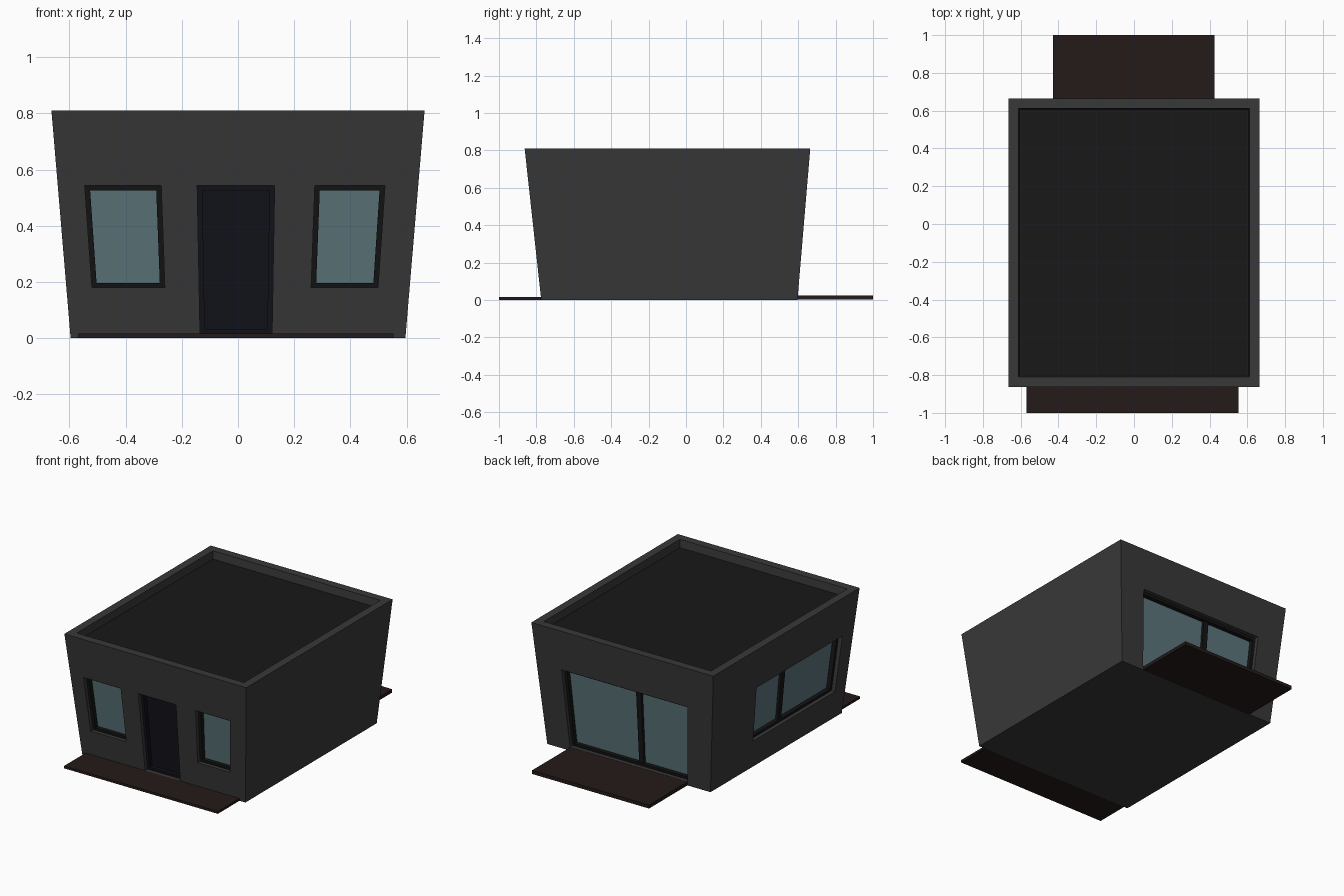
import bpy

if "Cube" in bpy.data.objects:
    bpy.data.objects.remove(bpy.data.objects["Cube"])

K = 0.1415            # outward flare of the walls per unit of height
X, Y0, Y1 = 0.596, -0.774, 0.596   # footprint at ground level


def mat(name, r, g, b):
    m = bpy.data.materials.new(name)
    m.diffuse_color = (r, g, b, 1)
    m.use_nodes = True
    m.node_tree.nodes["Principled BSDF"].inputs["Base Color"].default_value = m.diffuse_color
    return m


WALL = mat("wall_grey", 0.040, 0.040, 0.040)
ROOF = mat("roof_black", 0.009, 0.009, 0.009)
FRAME = mat("frame_black", 0.007, 0.007, 0.007)
GLASS = mat("glass_blue", 0.105, 0.180, 0.195)
DOOR = mat("door_navy", 0.006, 0.006, 0.011)
DECK = mat("deck_brown", 0.017, 0.011, 0.009)


def boxes(name, material, spans, k=K):
    """One object from boxes (x0, x1, y0, y1, z0, z1), flared with height."""
    verts, faces = [], []
    for x0, x1, y0, y1, z0, z1 in spans:
        x0, x1 = sorted((x0, x1))
        y0, y1 = sorted((y0, y1))
        n = len(verts)
        for z in (z0, z1):
            s = 1 + k * z
            verts += [(x * s, y * s, z) for x, y in
                      ((x0, y0), (x1, y0), (x1, y1), (x0, y1))]
        faces += [[n + i for i in f] for f in
                  ((3, 2, 1, 0), (4, 5, 6, 7), (0, 1, 5, 4),
                   (1, 2, 6, 5), (2, 3, 7, 6), (3, 0, 4, 7))]
    me = bpy.data.meshes.new(name)
    me.from_pydata(verts, [], faces)
    me.materials.append(material)
    ob = bpy.data.objects.new(name, me)
    bpy.context.collection.objects.link(ob)
    return ob


def cut(target, cutter):
    cutter.hide_render = True
    mod = target.modifiers.new("cut", 'BOOLEAN')
    mod.operation, mod.solver, mod.object = 'DIFFERENCE', 'EXACT', cutter
    bpy.context.view_layer.objects.active = target
    bpy.ops.object.modifier_apply(modifier=mod.name)
    bpy.data.objects.remove(cutter)


# Flared body with a sunken roof
house = boxes("house_walls", WALL, [(-X, X, Y0, Y1, 0, 0.81)])
R = 0.048
cut(house, boxes("roof_cutter", WALL, [(-X + R, X - R, Y0 + R, Y1 - R, 0.755, 0.9)]))
boxes("flat_roof", ROOF, [(-X + R, X - R, Y0 + R, Y1 - R, 0.75, 0.758)])

# Map (along wall, depth into wall, height) to a box on each wall
SIDES = {
    "front": lambda u0, u1, d0, d1, z0, z1: (u0, u1, Y0 + d0, Y0 + d1, z0, z1),
    "back": lambda u0, u1, d0, d1, z0, z1: (u0, u1, Y1 - d0, Y1 - d1, z0, z1),
    "left": lambda u0, u1, d0, d1, z0, z1: (-X + d0, -X + d1, u0, u1, z0, z1),
}


def opening(name, side, u0, u1, z0, z1, frame_mat, pane_mat, mullion=None):
    """Recessed opening with frame, pane and optional mullion."""
    to = SIDES[side]
    w, front, pane, back = 0.017, 0.025, 0.052, 0.062
    cut(house, boxes("cutter", WALL, [to(u0, u1, -0.1, back, z0, z1)]))
    bars = [to(u0, u0 + w, front, back, z0, z1),
            to(u1 - w, u1, front, back, z0, z1),
            to(u0 + w, u1 - w, front, back, z0, z0 + w),
            to(u0 + w, u1 - w, front, back, z1 - w, z1)]
    if mullion is not None:
        bars.append(to(mullion - w, mullion + w, front + 0.01, back, z0 + w, z1 - w))
    boxes(name + "_frame", frame_mat, bars)
    boxes(name + "_pane", pane_mat, [to(u0 + w, u1 - w, pane, back, z0 + w, z1 - w)])


# Windows and doors
opening("left_window", "front", -0.507, -0.254, 0.18, 0.543, FRAME, GLASS)
opening("right_window", "front", 0.254, 0.486, 0.18, 0.543, FRAME, GLASS)
opening("front_door", "front", -0.135, 0.121, 0.016, 0.543, DOOR, DOOR)
opening("patio_door", "back", -0.427, 0.427, 0.026, 0.543, FRAME, GLASS, -0.07)
opening("side_window", "left", -0.665, 0.168, 0.18, 0.543, FRAME, GLASS, -0.148)

# Decks
boxes("front_deck", DECK, [(-0.57, 0.553, -1, Y0 + 0.002, 0, 0.016)], 0)
boxes("back_deck", DECK, [(-0.43, 0.425, Y1 - 0.002, 1, 0.002, 0.025)], 0)
